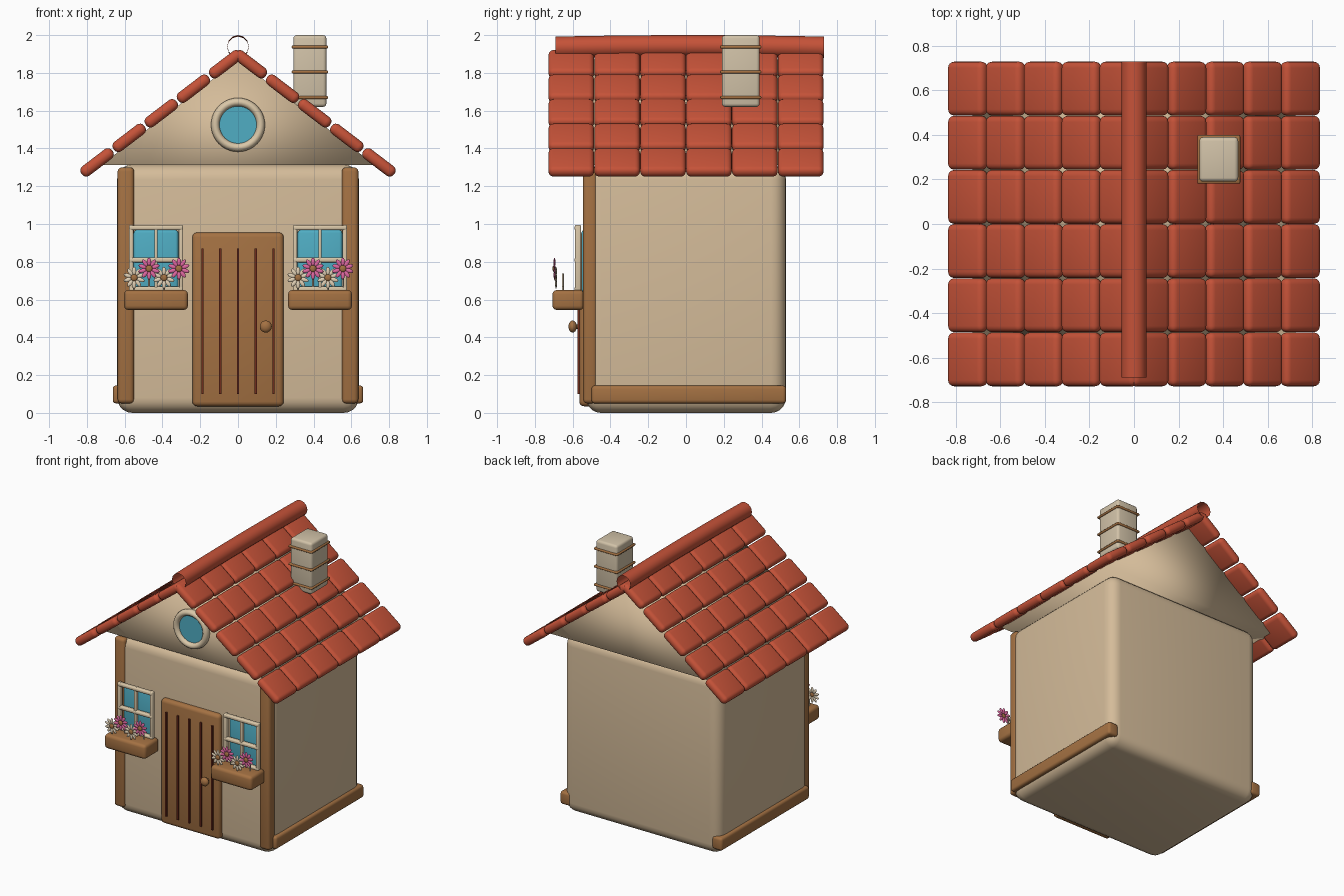
import bpy, bmesh
from math import pi, radians, sin, cos, atan2
from mathutils import Matrix, Vector

old = bpy.data.objects.get("Cube")
if old:
    bpy.data.objects.remove(old, do_unlink=True)


def material(name, rgb):
    m = bpy.data.materials.new(name)
    m.use_nodes = True
    m.diffuse_color = (*rgb, 1)
    m.node_tree.nodes["Principled BSDF"].inputs["Base Color"].default_value = (*rgb, 1)
    return m


PLASTER = material("plaster tan", (0.66, 0.50, 0.32))
TRIM = material("cream trim", (0.70, 0.57, 0.39))
STONE = material("chimney stone", (0.64, 0.54, 0.39))
ROOF = material("roof red", (0.56, 0.085, 0.04))
WOOD = material("wood brown", (0.37, 0.165, 0.055))
GROOVE = material("dark groove", (0.16, 0.025, 0.012))
GLASS = material("window blue", (0.08, 0.42, 0.55))
PINK = material("pink petal", (0.75, 0.14, 0.36))
CREAM = material("cream petal", (0.76, 0.64, 0.47))


def finish(bm, name, mat, angle=50):
    bmesh.ops.recalc_face_normals(bm, faces=bm.faces)
    me = bpy.data.meshes.new(name)
    bm.to_mesh(me)
    bm.free()
    me.materials.append(mat)
    me.shade_smooth()
    if angle:
        me.set_sharp_from_angle(angle=radians(angle))
    ob = bpy.data.objects.new(name, me)
    bpy.context.collection.objects.link(ob)
    return ob


def box(name, x, y, z, mat, bevel=0.02, segs=3):
    """Rounded box from (min, max) pairs."""
    bm = bmesh.new()
    bmesh.ops.create_cube(bm, size=1)
    for v in bm.verts:
        for i, (a, b) in enumerate((x, y, z)):
            v.co[i] = (a + b) / 2 + v.co[i] * (b - a)
    if bevel:
        bmesh.ops.bevel(bm, geom=bm.edges[:], offset=bevel, segments=segs,
                        profile=0.5, affect='EDGES')
    return finish(bm, name, mat)


def ball(name, loc, scale, mat):
    bm = bmesh.new()
    bmesh.ops.create_uvsphere(bm, u_segments=16, v_segments=10, radius=1)
    bm.transform(Matrix.Translation(loc) @ Matrix.Diagonal((*scale, 1)))
    return finish(bm, name, mat)


def cylinder(name, loc, radius, depth, mat, axis='Y', sides=32):
    bm = bmesh.new()
    bmesh.ops.create_cone(bm, cap_ends=True, segments=sides, radius1=radius,
                          radius2=radius, depth=depth)
    turn = Matrix.Rotation(pi / 2, 4, 'X') if axis == 'Y' else Matrix()
    bm.transform(Matrix.Translation(loc) @ turn)
    return finish(bm, name, mat)


# Walls
box("house_walls", (-0.64, 0.64), (-0.53, 0.53), (0, 1.315), PLASTER, 0.08, 5)

# Gable prism
bm = bmesh.new()
ends = [[bm.verts.new((x, y, z)) for x, z in ((-0.725, 1.312), (0.725, 1.312), (0, 1.87))]
        for y in (-0.53, 0.57)]
for tri in ends:
    bm.faces.new(tri)
for i in range(3):
    j = (i + 1) % 3
    bm.faces.new((ends[0][i], ends[0][j], ends[1][j], ends[1][i]))
finish(bm, "gable", PLASTER, None)

# Roof tiles: five rows of six on each slope
pitch = atan2(0.763, 1)
tile = box("roof_tile", (-0.102, 0.102), (-0.121, 0.121), (-0.031, 0.031), ROOF, 0.028, 4)
tile_mesh = tile.data
bpy.data.objects.remove(tile)
for side in (-1, 1):
    for row in range(5):
        x = 0.066 + 0.17 * row
        for col in range(6):
            ob = bpy.data.objects.new("roof_tile", tile_mesh)
            ob.location = (side * x, (col - 2.5) * 0.243, 1.846 - 0.13 * row)
            ob.rotation_euler = (0, side * pitch, 0)
            bpy.context.collection.objects.link(ob)

# Hollow, slightly arched ridge cap
bm = bmesh.new()
rings = []
for k in range(9):
    y = -0.69 + 1.42 * k / 8
    lift = 0.008 * (1 - ((y - 0.02) / 0.71) ** 2)
    rings.append([bm.verts.new((0.057 * sin(a * pi / 6), y,
                                1.935 + lift + 0.057 * cos(a * pi / 6))) for a in range(12)])
for r, s in zip(rings, rings[1:]):
    for i in range(12):
        j = (i + 1) % 12
        bm.faces.new((r[i], r[j], s[j], s[i]))
finish(bm, "ridge_cap", ROOF)

# Chimney with bands
box("chimney", (0.293, 0.468), (0.19, 0.39), (1.62, 2.0), STONE, 0.018)
for z in (1.67, 1.805, 1.937):
    box("chimney_band", (0.284, 0.477), (0.181, 0.399), (z - 0.008, z + 0.008), WOOD, 0.006, 2)

# Corner posts and side skirting beams
for side in (-1, 1):
    box("corner_post", sorted((side * 0.55, side * 0.637)), (-0.545, -0.47), (0.05, 1.3), WOOD, 0.022)
    box("skirting_beam", sorted((side * 0.58, side * 0.663)), (-0.5, 0.53), (0.05, 0.145), WOOD, 0.018)

# Door, grooves and knob
box("door", (-0.242, 0.242), (-0.565, -0.48), (0.035, 0.955), WOOD, 0.025)
for i in range(-2, 3):
    x = i * 0.094
    box("door_groove", (x - 0.006, x + 0.006), (-0.574, -0.565), (0.1, 0.87), GROOVE, 0)
cylinder("knob_stem", (0.147, -0.575, 0.457), 0.012, 0.04, WOOD, sides=12)
ball("door_knob", (0.147, -0.6, 0.457), (0.032, 0.022, 0.032), WOOD)

# Round gable window
cylinder("round_glass", (0, -0.535, 1.525), 0.11, 0.02, GLASS)
bm = bmesh.new()
loops = []
for a in range(40):
    t = a * pi / 20
    loops.append([])
    for b in range(10):
        u = b * pi / 5
        r = 0.12 + 0.023 * cos(u)
        loops[-1].append(bm.verts.new((r * cos(t), -0.54 + 0.03 * sin(u), 1.525 + r * sin(t))))
for i in range(40):
    p, q = loops[i], loops[(i + 1) % 40]
    for b in range(10):
        c = (b + 1) % 10
        bm.faces.new((p[b], p[c], q[c], q[b]))
finish(bm, "round_window_frame", TRIM)


def flower(x, y, z, mat):
    """Ten flat petals around a brown centre."""
    bm = bmesh.new()
    for k in range(10):
        spin = Matrix.Rotation(k * pi / 5, 4, 'Y')
        bmesh.ops.create_uvsphere(bm, u_segments=8, v_segments=6, radius=1,
                                  matrix=Matrix.Translation((x, y, z)) @ spin
                                  @ Matrix.Translation((0, 0, 0.036))
                                  @ Matrix.Diagonal((0.011, 0.005, 0.022, 1)))
    finish(bm, "flower_petals", mat)
    ball("flower_centre", (x, y - 0.003, z), (0.018, 0.008, 0.018), WOOD)
    cylinder("flower_stem", (x, -0.652, z - 0.06), 0.005, 0.07, CREAM, axis='Z', sides=8)


# Front windows with flower boxes
for cx in (-0.434, 0.434):
    box("window_glass", (cx - 0.118, cx + 0.118), (-0.553, -0.52), (0.64, 0.968), GLASS, 0.015)
    for dx in (-0.132, 0, 0.132):
        w = 0.012 if dx else 0.009
        box("window_upright", (cx + dx - w, cx + dx + w), (-0.588, -0.555), (0.64, 0.995), TRIM, 0.008)
    for z in (0.655, 0.81, 0.98):
        box("window_rail", (cx - 0.143, cx + 0.143), (-0.59, -0.556), (z - 0.013, z + 0.013), TRIM, 0.009)
    box("flower_box", (cx - 0.169, cx + 0.169), (-0.707, -0.54), (0.545, 0.65), WOOD, 0.022)
    for k in range(4):
        fx = cx - 0.116 + 0.079 * k
        if k % 2:
            flower(fx, -0.696, 0.764, PINK)
        else:
            flower(fx, -0.688, 0.716, CREAM)
